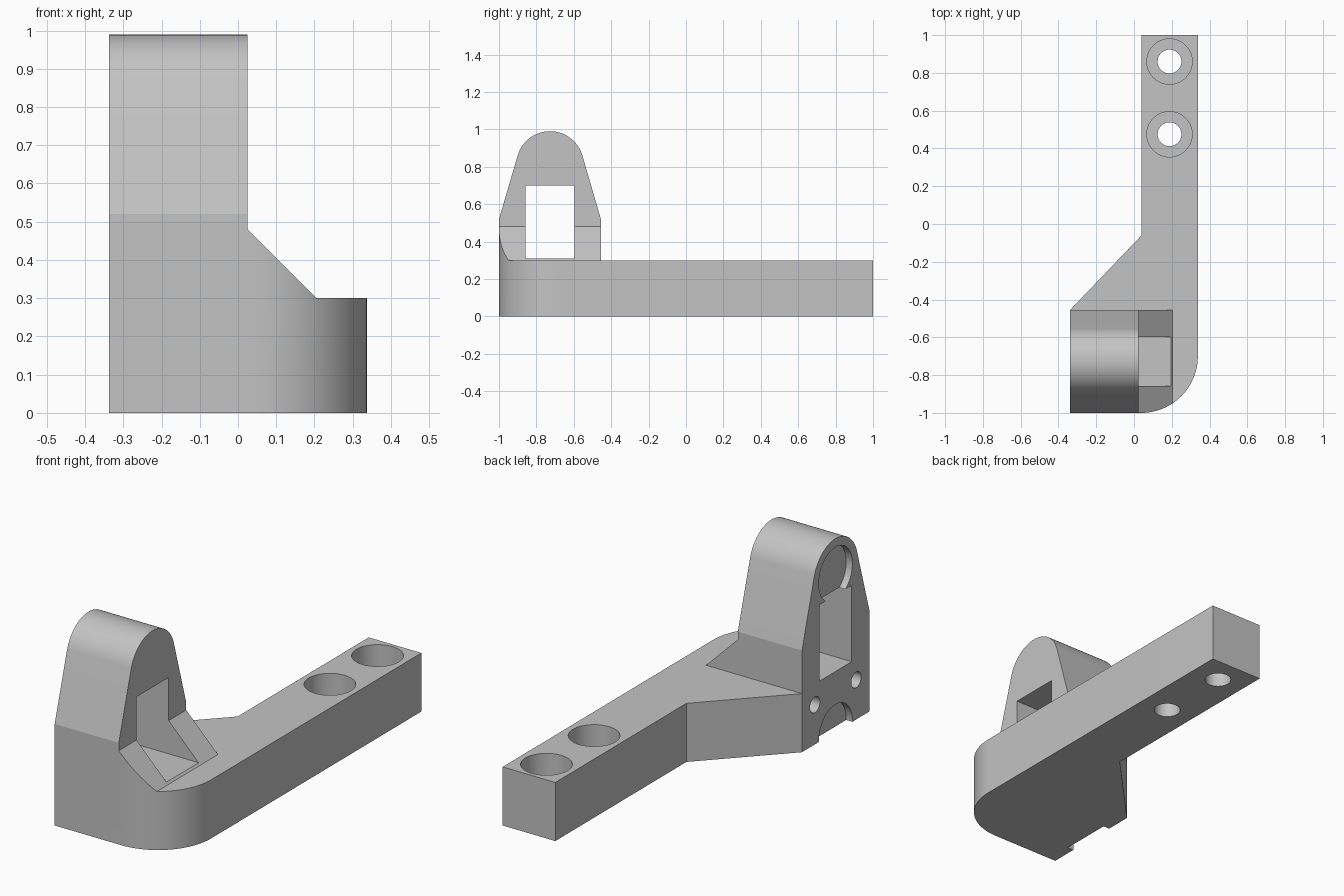
import bpy, bmesh
from math import sin, cos, radians

if "Cube" in bpy.data.objects:
    bpy.data.objects.remove(bpy.data.objects["Cube"], do_unlink=True)

grey = bpy.data.materials.new("plain_grey")
grey.use_nodes = True
COLOUR = (0.55, 0.55, 0.55, 1)
grey.diffuse_color = COLOUR
grey.node_tree.nodes["Principled BSDF"].inputs["Base Color"].default_value = COLOUR

PLACE = {
    "x": lambda u, v, w: (w, u, v),
    "y": lambda u, v, w: (u, w, v),
    "z": lambda u, v, w: (u, v, w),
}


def arc(u, v, r, start, end, steps):
    """Points along an arc, angles in degrees."""
    angles = [radians(start + (end - start) * i / steps) for i in range(steps + 1)]
    return [(u + r * cos(a), v + r * sin(a)) for a in angles]


def prism(name, points, axis, low, high):
    """Extrude a flat outline along an axis."""
    bm = bmesh.new()
    ends = [[bm.verts.new(PLACE[axis](u, v, w)) for u, v in points] for w in (low, high)]
    for ring in ends:
        bm.faces.new(ring)
    n = len(points)
    for i in range(n):
        j = (i + 1) % n
        bm.faces.new((ends[0][i], ends[0][j], ends[1][j], ends[1][i]))
    bmesh.ops.recalc_face_normals(bm, faces=bm.faces)
    mesh = bpy.data.meshes.new(name)
    bm.to_mesh(mesh)
    bm.free()
    mesh.materials.append(grey)
    obj = bpy.data.objects.new(name, mesh)
    bpy.context.collection.objects.link(obj)
    return obj


def cylinder(name, u, v, r, axis, low, high):
    return prism(name, arc(u, v, r, 0, 360, 64)[:-1], axis, low, high)


def cut(body, cutter):
    """Subtract a cutter and discard it."""
    mod = body.modifiers.new("cut", "BOOLEAN")
    mod.operation = "DIFFERENCE"
    mod.solver = "EXACT"
    mod.object = cutter
    bpy.context.view_layer.objects.active = body
    bpy.ops.object.modifier_apply(modifier=mod.name)
    bpy.data.objects.remove(cutter, do_unlink=True)


LEFT, RIGHT = -0.338, 0.338
MID_Y = -0.727          # centre line of the tower
BASE_Z = 0.3

# Full-height block with the plan outline of the bracket
plan = [(0.04, 1), (RIGHT, 1)] + arc(0.038, -0.7, 0.3, 0, -90, 24)
plan += [(LEFT, -1), (LEFT, -0.455), (0.04, -0.06)]
bracket = prism("bracket", plan, "z", 0, 0.99 + 0.1)

# Tapered round-topped tower and the flat arm behind it
side = [(-1.2, 1.3), (-1.2, -0.18), (-1, 0.52)]
side += arc(MID_Y, 0.81, 0.18, 164, 16, 32)
side += [(-0.455, 0.52), (-0.455, BASE_Z), (1.2, BASE_Z), (1.2, 1.3)]
cut(bracket, prism("side_cutter", side, "x", -0.6, 0.6))

# Sloping gusset beside the tower
slope = [(0.025, 1.3), (0.025, 0.48), (0.205, BASE_Z), (0.6, BASE_Z), (0.6, 1.3)]
cut(bracket, prism("slope_cutter", slope, "y", -1.3, -0.4))

# Rectangular window through tower and gusset
window = [(MID_Y + a, z) for a, z in ((-0.13, 0.31), (0.13, 0.31), (0.13, 0.7), (-0.13, 0.7))]
cut(bracket, prism("window_cutter", window, "x", -0.6, 0.6))

# Shallow round recesses on the outer face, above the window and at the foot
for z in (0.81, 0.005):
    cut(bracket, cylinder("recess_cutter", MID_Y, z, 0.136, "x", -0.6, LEFT + 0.035))

# Pair of blind screw holes in the outer face
for offset in (-0.167, 0.167):
    cut(bracket, cylinder("screw_cutter", MID_Y + offset, 0.203, 0.04, "x", -0.6, 0))

# Counterbored mounting holes in the arm
for y in (0.86, 0.475):
    cut(bracket, cylinder("bore_cutter", 0.188, y, 0.12, "z", 0.1, 0.6))
    cut(bracket, cylinder("hole_cutter", 0.188, y, 0.063, "z", -0.2, 0.5))

# Tidy flat faces and shade the curves
bm = bmesh.new()
bm.from_mesh(bracket.data)
bmesh.ops.remove_doubles(bm, verts=bm.verts, dist=0.00005)
bmesh.ops.dissolve_limit(bm, angle_limit=radians(0.5), verts=bm.verts, edges=bm.edges)
bm.to_mesh(bracket.data)
bm.free()
bpy.ops.object.select_all(action="DESELECT")
bracket.select_set(True)
bpy.context.view_layer.objects.active = bracket
bpy.ops.object.shade_smooth_by_angle(angle=radians(12))
